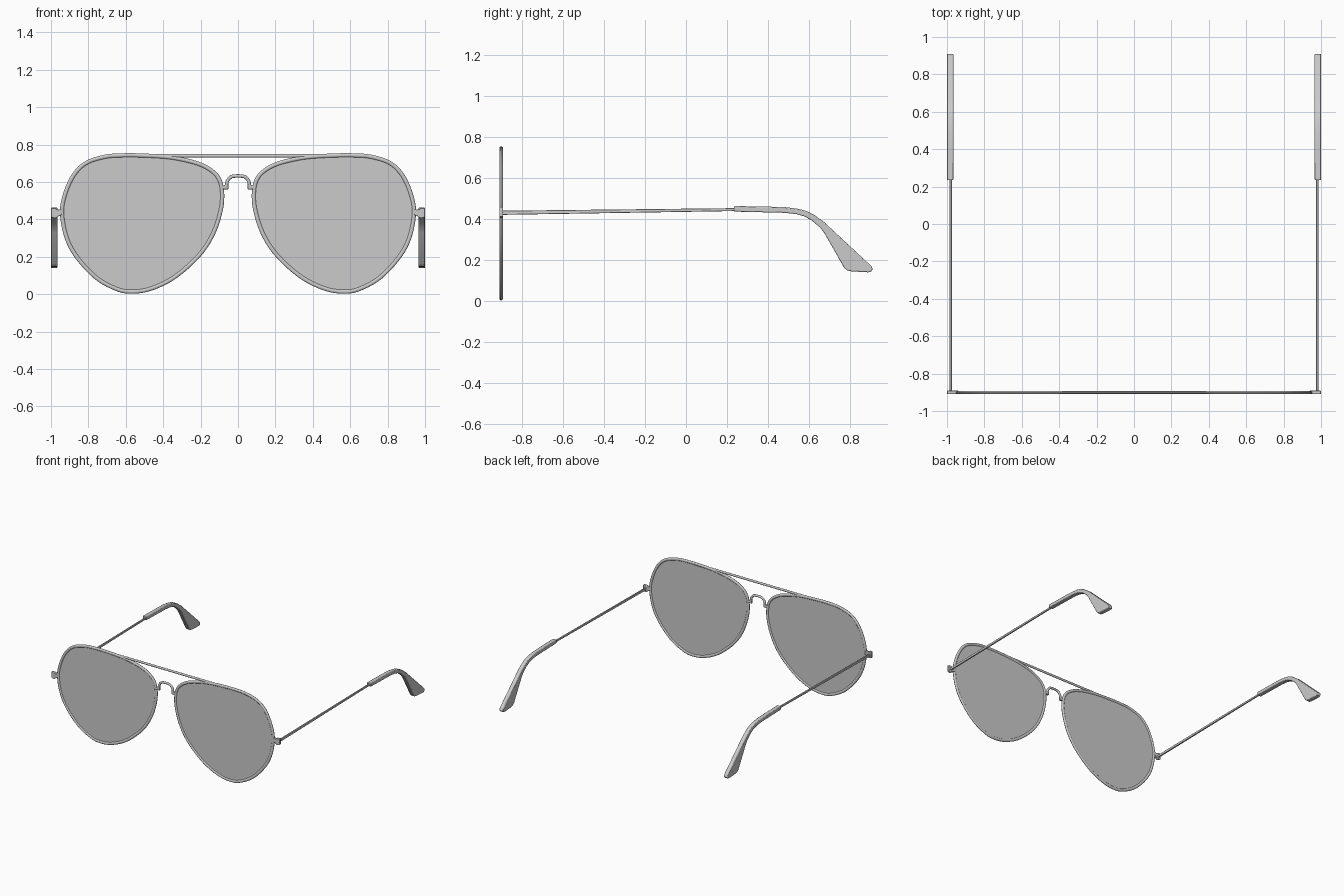
import bpy, bmesh, math
from mathutils import Vector

if "Cube" in bpy.data.objects:
    bpy.data.objects.remove(bpy.data.objects["Cube"])

FRONT_Y = -0.901   # centre plane of the front frame


def spline(pts, steps, closed):
    """Catmull-Rom curve through 2D points."""
    p = [Vector(q) for q in pts]
    n = len(p)
    get = (lambda i: p[i % n]) if closed else (lambda i: p[max(0, min(n - 1, i))])
    out = []
    for i in range(n if closed else n - 1):
        a, b, c, d = (get(i + k) for k in (-1, 0, 1, 2))
        for s in range(steps):
            t = s / steps
            out.append(0.5 * (2 * b + (c - a) * t + (2 * a - 5 * b + 4 * c - d) * t * t
                              + (3 * b - a - 3 * c + d) * t ** 3))
    return out if closed else out + [p[-1]]


def normals(p, closed):
    n, out = len(p), []
    for i in range(n):
        a = p[(i - 1) % n] if closed else p[max(i - 1, 0)]
        b = p[(i + 1) % n] if closed else p[min(i + 1, n - 1)]
        t = (b - a).normalized()
        out.append(Vector((-t.y, t.x)))
    return out


def finish(name, bm, mirror=True, bevel=0):
    bmesh.ops.recalc_face_normals(bm, faces=bm.faces)
    me = bpy.data.meshes.new(name)
    bm.to_mesh(me)
    bm.free()
    ob = bpy.data.objects.new(name, me)
    bpy.context.collection.objects.link(ob)
    if bevel:
        m = ob.modifiers.new("Bevel", 'BEVEL')
        m.width, m.segments, m.limit_method = bevel, 2, 'ANGLE'
        m.angle_limit = math.radians(50)
    if mirror:
        m = ob.modifiers.new("Mirror", 'MIRROR')
        m.use_mirror_merge = False
    bpy.ops.object.select_all(action='DESELECT')
    ob.select_set(True)
    bpy.context.view_layer.objects.active = ob
    bpy.ops.object.shade_smooth_by_angle(angle=math.radians(35))
    return ob


def tube(name, path, r_plane, r_y, closed=False, mirror=True, sides=12):
    """Sweep an oval section along a path in the XZ plane."""
    bm = bmesh.new()
    rings = []
    for p, n in zip(path, normals(path, closed)):
        ring = []
        for k in range(sides):
            a = 2 * math.pi * k / sides
            q = p + n * (r_plane * math.cos(a))
            ring.append(bm.verts.new((q.x, FRONT_Y + r_y * math.sin(a), q.y)))
        rings.append(ring)
    for i in range(len(rings) - (0 if closed else 1)):
        a, b = rings[i], rings[(i + 1) % len(rings)]
        for k in range(sides):
            j = (k + 1) % sides
            bm.faces.new((a[k], a[j], b[j], b[k]))
    if not closed:
        bm.faces.new(rings[0])
        bm.faces.new(rings[-1])
    return finish(name, bm, mirror)


def extrude(name, pts, axis, lo, hi, bevel=0):
    """Extrude a 2D outline: axis 'X' takes (y, z), axis 'Y' takes (x, z)."""
    bm = bmesh.new()
    place = (lambda p, d: (d, p[0], p[1])) if axis == 'X' else (lambda p, d: (p[0], d, p[1]))
    a = [bm.verts.new(place(p, lo)) for p in pts]
    b = [bm.verts.new(place(p, hi)) for p in pts]
    bm.faces.new(a)
    bm.faces.new(b)
    for i in range(len(pts)):
        j = (i + 1) % len(pts)
        bm.faces.new((a[i], a[j], b[j], b[i]))
    return finish(name, bm, True, bevel)


# Teardrop outline shared by the rim and lens (outer edge of the rim)
outline = [(.63, .753), (.717, .745), (.818, .711), (.888, .642), (.936, .535),
           (.952, .43), (.925, .294), (.866, .187), (.765, .08), (.658, .02),
           (.577, .003), (.47, .017), (.337, .08), (.203, .198), (.123, .32),
           (.08, .455), (.075, .56), (.097, .63), (.15, .68), (.23, .715),
           (.364, .743), (.524, .753)]
edge = spline(outline, 5, True)
nrm = normals(edge, True)
# clockwise outline: left normal points outward
rim_path = [p - n * 0.011 for p, n in zip(edge, nrm)]
tube("rim", rim_path, 0.011, 0.009, closed=True)
extrude("lens", rim_path, 'Y', FRONT_Y - 0.003, FRONT_Y + 0.003)

# Straight brow bar joining the rim tops
tube("brow_bar", [Vector((-.46, .740)), Vector((.46, .740))], 0.009, 0.007, mirror=False)

# Arched nose bridge with small feet on the rims
half = [(.09, .571), (.068, .571), (.061, .585), (.056, .607), (.038, .627), (.015, .632)]
arch = [(-x, z) for x, z in half] + half[::-1]
tube("nose_bridge", spline(arch, 4, False), 0.009, 0.008, mirror=False)
extrude("bridge_foot", [(.052, .56), (.085, .56), (.085, .58), (.052, .59)], 'Y',
        FRONT_Y - 0.007, FRONT_Y + 0.007, 0.003)

# Hinge lug on the outer side of each rim
extrude("hinge", [(.94, .455), (.962, .452), (.978, .459), (1.0, .459), (1.0, .412),
                  (.978, .405), (.958, .418), (.94, .425)], 'Y', -.91, -.891, 0.003)

# Thin temple arm, slightly tapered
extrude("temple_arm", [(-.905, .440), (.26, .453), (.26, .439), (-.905, .420)],
        'X', .974, .986, 0.003)

# Curved ear tip flaring towards its end
tip = [(.234, .463), (.405, .460), (.49, .457), (.55, .449), (.59, .438), (.624, .421),
       (.673, .385), (.893, .180), (.905, .168), (.910, .156), (.903, .144), (.888, .140),
       (.805, .145), (.785, .149), (.770, .163), (.675, .330), (.655, .357), (.610, .395),
       (.575, .413), (.537, .424), (.48, .430), (.405, .432), (.234, .436)]
extrude("ear_tip", tip, 'X', .966, 1.0, 0.004)
